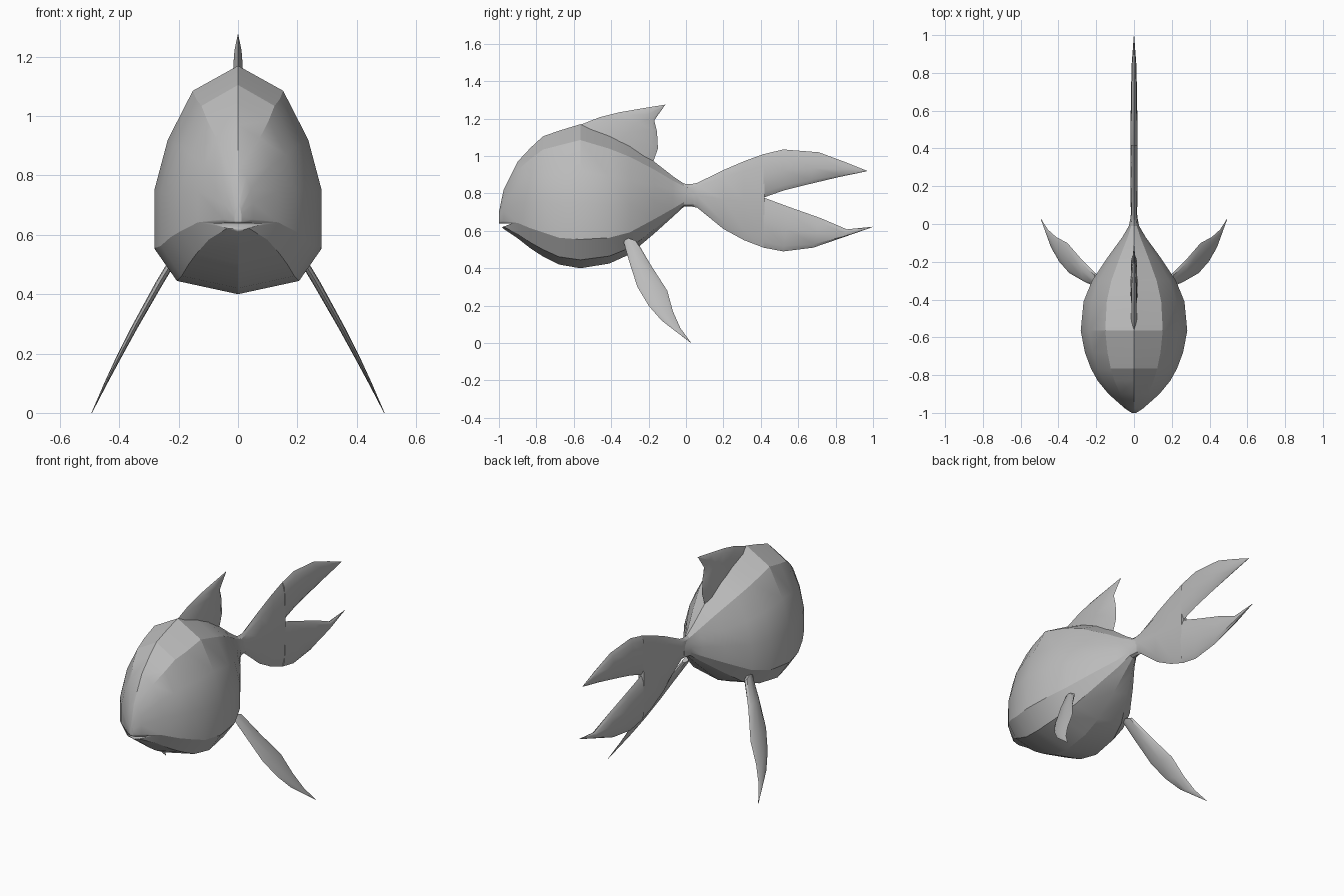
import bpy, bmesh, math
from mathutils import Vector

grey = bpy.data.materials.new("grey")
grey.diffuse_color = (0.5, 0.5, 0.5, 1)


def skin(name, rings, angle=20):
    """Join equal-length rings of points into a closed skin."""
    bm = bmesh.new()
    loops = [[bm.verts.new(p) for p in ring] for ring in rings]
    n = len(loops[0])
    for a, b in zip(loops, loops[1:]):
        for i in range(n):
            j = (i + 1) % n
            bm.faces.new((a[i], a[j], b[j], b[i]))
    bm.faces.new(loops[0][::-1])
    bm.faces.new(loops[-1])
    bmesh.ops.remove_doubles(bm, verts=bm.verts, dist=0.0004)
    bmesh.ops.recalc_face_normals(bm, faces=bm.faces)
    me = bpy.data.meshes.new(name)
    bm.to_mesh(me)
    bm.free()
    me.materials.append(grey)
    ob = bpy.data.objects.new(name, me)
    bpy.context.collection.objects.link(ob)
    bpy.ops.object.select_all(action='DESELECT')
    ob.select_set(True)
    bpy.context.view_layer.objects.active = ob
    bpy.ops.object.shade_smooth_by_angle(angle=math.radians(angle))
    return ob


def fin(name, rows, normal=(1, 0, 0)):
    """Thin fin: each row is (leading point, trailing point, half thickness)."""
    nrm = Vector(normal).normalized()
    rings = []
    for a, b, t in rows:
        a, b = Vector(a), Vector(b)
        p, m, q = a.lerp(b, 0.12), a.lerp(b, 0.5), a.lerp(b, 0.88)
        o = nrm * t
        rings.append([a, p + o * 0.8, m + o, q + o * 0.8,
                      b, q - o * 0.8, m - o, p - o * 0.8])
    return skin(name, rings, 40)


def flat(rows):
    """Rows given in the middle plane as y, z, y, z, half thickness."""
    return [((0, a, b), (0, c, d), t) for a, b, c, d, t in rows]


# Body: half section as (width, height) fractions, mirrored
half = [(0, 1), (0.54, 0.89), (0.84, 0.675), (1, 0.455),
        (1, 0.20), (0.73, 0.058), (0, 0)]
section = half + [(-w, h) for w, h in half[-2:0:-1]]
# y, top, bottom, half width
stations = [
    (-1.0, 0.70, 0.635, 0.012), (-0.975, 0.82, 0.61, 0.05),
    (-0.90, 0.97, 0.56, 0.135), (-0.83, 1.045, 0.505, 0.192),
    (-0.765, 1.105, 0.463, 0.228), (-0.68, 1.135, 0.42, 0.26),
    (-0.565, 1.17, 0.40, 0.282), (-0.41, 1.115, 0.425, 0.267),
    (-0.30, 1.06, 0.475, 0.222), (-0.17, 0.97, 0.585, 0.135),
    (-0.07, 0.892, 0.675, 0.062), (-0.01, 0.852, 0.73, 0.027),
    (0.04, 0.848, 0.732, 0.017)]
body = skin("body", [[(w * s, y, lo + (hi - lo) * h) for w, h in section]
                     for y, hi, lo, s in stations])

# Mouth: shallow wedge cut below the nose
wedge = [(-1.06, 0.642), (-0.935, 0.638), (-1.06, 0.59)]
cutter = skin("mouth_cutter", [[(x, y, z) for y, z in wedge] for x in (-0.1, 0.1)])
cutter.hide_render = True
cutter.hide_set(True)
cut = body.modifiers.new("mouth", 'BOOLEAN')
cut.operation = 'DIFFERENCE'
cut.solver = 'EXACT'
cut.object = cutter

# Tail: base and two lobes
fin("tail_base", flat([
    (0.0, 0.845, 0.0, 0.735, 0.018), (0.06, 0.856, 0.06, 0.724, 0.017),
    (0.20, 0.925, 0.20, 0.61, 0.018), (0.31, 0.972, 0.31, 0.55, 0.018),
    (0.42, 1.012, 0.42, 0.508, 0.018)]))
fin("tail_upper_lobe", flat([
    (0.415, 1.01, 0.415, 0.778, 0.018), (0.52, 1.035, 0.52, 0.815, 0.018),
    (0.71, 1.02, 0.66, 0.85, 0.016), (0.85, 0.968, 0.82, 0.888, 0.012),
    (0.97, 0.92, 0.965, 0.918, 0.001)]))
fin("tail_lower_lobe", flat([
    (0.415, 0.778, 0.415, 0.51, 0.018), (0.55, 0.728, 0.52, 0.49, 0.018),
    (0.72, 0.668, 0.68, 0.51, 0.016), (0.86, 0.608, 0.84, 0.565, 0.012),
    (1.0, 0.622, 0.995, 0.619, 0.001)]))

# Dorsal fin
fin("dorsal_fin", flat([
    (-0.57, 1.165, -0.18, 0.955, 0.018), (-0.46, 1.208, -0.15, 1.04, 0.018),
    (-0.36, 1.233, -0.155, 1.13, 0.015), (-0.25, 1.252, -0.17, 1.19, 0.009),
    (-0.11, 1.275, -0.113, 1.271, 0.001)]))

# Pectoral fins: front y, front z, back y, back z, half thickness
blade = [(-0.34, 0.565, -0.26, 0.54, 0.012), (-0.305, 0.44, -0.19, 0.42, 0.012),
         (-0.26, 0.30, -0.10, 0.28, 0.010), (-0.20, 0.20, -0.07, 0.17, 0.008),
         (-0.13, 0.12, -0.03, 0.08, 0.005), (0.025, 0.001, 0.028, 0.0, 0.001)]


def reach(z):
    return 0.493 - 0.46 * z - 0.14 * z * z


for side, label in ((1, "right"), (-1, "left")):
    fin("pectoral_fin_" + label,
        [((side * reach(b), a, b), (side * reach(d), c, d), t)
         for a, b, c, d, t in blade], (side * 0.88, 0, 0.47))
